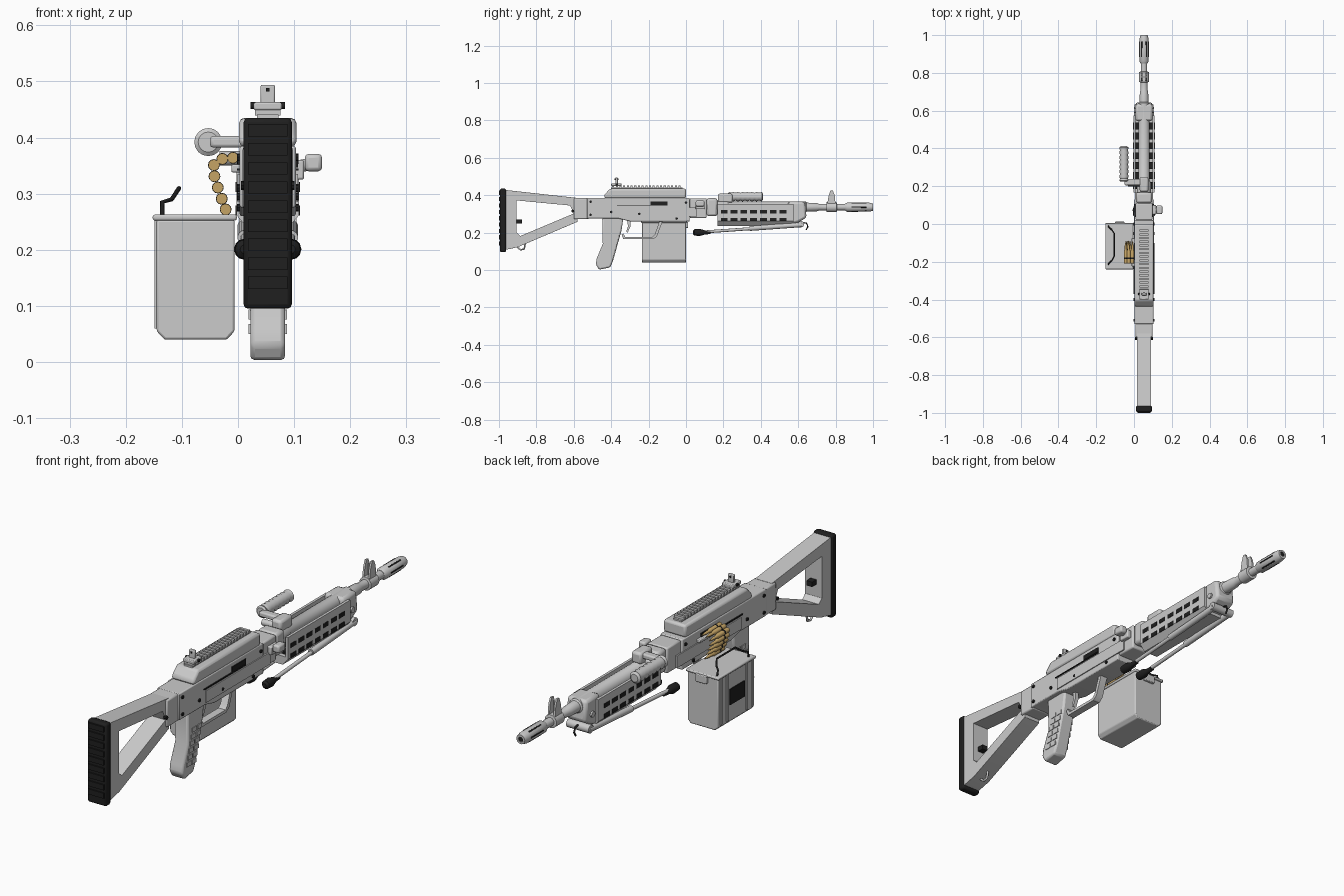
import bpy, bmesh, math
from mathutils import Vector

CX = 0.053   # centre line of the body
BZ = 0.336   # barrel height


def mat(name, c):
    m = bpy.data.materials.new(name)
    m.diffuse_color = (*c, 1)
    return m


GREY = mat("light_grey", (0.60, 0.60, 0.60))
BLACK = mat("black", (0.014, 0.014, 0.014))
BRASS = mat("brass", (0.56, 0.37, 0.13))


def finish(name, bm, m, bevel=0, seg=2):
    bmesh.ops.recalc_face_normals(bm, faces=bm.faces)
    me = bpy.data.meshes.new(name)
    bm.to_mesh(me)
    bm.free()
    me.materials.append(m)
    ob = bpy.data.objects.new(name, me)
    bpy.context.collection.objects.link(ob)
    if bevel:
        b = ob.modifiers.new("bevel", 'BEVEL')
        b.width, b.segments, b.limit_method = bevel, seg, 'ANGLE'
    return ob


def box(name, x, y, z, m=GREY, bevel=0):
    bm = bmesh.new()
    bmesh.ops.create_cube(bm, size=1)
    for v in bm.verts:
        for i, r in enumerate((x, y, z)):
            v.co[i] = r[0] if v.co[i] < 0 else r[1]
    return finish(name, bm, m, bevel)


def prism(name, pts, a, b, axis='x', m=GREY, bevel=0):
    """Extrude a profile from a to b: (y, z) along x, or (x, z) along y."""
    bm = bmesh.new()
    put = (lambda p, d: (d, p[0], p[1])) if axis == 'x' else (lambda p, d: (p[0], d, p[1]))
    A, B = ([bm.verts.new(put(p, d)) for p in pts] for d in (a, b))
    bm.faces.new(A)
    bm.faces.new(B)
    for i in range(len(pts)):
        j = (i + 1) % len(pts)
        bm.faces.new((A[i], A[j], B[j], B[i]))
    return finish(name, bm, m, bevel)


def lathe(name, prof, x=CX, z=BZ, m=GREY, n=20):
    """Turn a (y, radius) profile about an axis parallel to y."""
    bm = bmesh.new()
    rings = [[bm.verts.new((x + r * math.cos(2 * math.pi * i / n), y,
                            z + r * math.sin(2 * math.pi * i / n))) for i in range(n)] for y, r in prof]
    for p, q in zip(rings, rings[1:]):
        for i in range(n):
            j = (i + 1) % n
            bm.faces.new((p[i], p[j], q[j], q[i]))
    bm.faces.new(rings[0])
    bm.faces.new(rings[-1])
    return finish(name, bm, m)


def rod(name, p, q, r1, r2=None, m=GREY, n=14):
    bm = bmesh.new()
    p, q = Vector(p), Vector(q)
    bmesh.ops.create_cone(bm, cap_ends=True, segments=n, radius1=r1,
                          radius2=r1 if r2 is None else r2, depth=(q - p).length)
    rot = (q - p).to_track_quat('Z', 'Y').to_matrix().to_4x4()
    bmesh.ops.transform(bm, matrix=rot, verts=bm.verts)
    bmesh.ops.translate(bm, vec=(p + q) / 2, verts=bm.verts)
    return finish(name, bm, m)


def wire(name, pts, r, m=GREY):
    cu = bpy.data.curves.new(name, 'CURVE')
    cu.dimensions, cu.bevel_depth, cu.bevel_resolution, cu.use_fill_caps = '3D', r, 1, True
    s = cu.splines.new('POLY')
    s.points.add(len(pts) - 1)
    for sp, p in zip(s.points, pts):
        sp.co = (*p, 1)
    cu.materials.append(m)
    ob = bpy.data.objects.new(name, cu)
    bpy.context.collection.objects.link(ob)


# Shoulder stock: open frame between an outer and an inner outline, plus ribbed pad
outer = [(-0.965, 0.428), (-0.58, 0.385), (-0.58, 0.258), (-0.90, 0.122), (-0.965, 0.108)]
inner = [(-0.905, 0.372), (-0.62, 0.345), (-0.60, 0.302), (-0.885, 0.182), (-0.905, 0.20)]
bm = bmesh.new()
rows = [[bm.verts.new((x, *p)) for p in o] for x, o in
        ((0.015, outer), (0.091, outer), (0.091, inner), (0.015, inner))]
for k in range(4):
    a, b = rows[k], rows[(k + 1) % 4]
    for i in range(5):
        j = (i + 1) % 5
        bm.faces.new((a[i], a[j], b[j], b[i]))
finish("stock_frame", bm, GREY, 0.008)
box("butt_pad", (0.01, 0.096), (-0.995, -0.962), (0.095, 0.435), BLACK, 0.008)
for i in range(9):
    z = 0.13 + i * 0.034
    box("pad_rib", (0.018, 0.088), (-1.0, -0.99), (z, z + 0.022), BLACK)
box("stock_stop", (0.04, 0.066), (-0.907, -0.877), (0.25, 0.27), BLACK)
wire("sling_loop", [(CX, -0.91, 0.13), (CX, -0.885, 0.108), (CX, -0.865, 0.112), (CX, -0.86, 0.14)], 0.005)
box("stock_joint", (0.008, 0.098), (-0.60, -0.52), (0.272, 0.384), GREY, 0.006)

# Receiver, top cover and barrel block
prism("receiver", [(-0.53, 0.385), (0.02, 0.385), (0.02, 0.26), (-0.30, 0.26), (-0.36, 0.275),
                   (-0.53, 0.275)], 0.003, 0.103, bevel=0.004)
prism("top_cover", [(-0.437, 0.384), (-0.437, 0.402), (-0.405, 0.435), (0.0, 0.435), (0.0, 0.384)],
      0.002, 0.104, bevel=0.012)
box("barrel_block", (0.008, 0.098), (0.02, 0.11), (0.278, 0.383), GREY, 0.006)
box("trunnion", (0.01, 0.096), (0.11, 0.168), (0.288, 0.384), GREY, 0.012)
for s in (-1, 1):
    def side(off):   # x range of a thin plate on a body side
        return sorted((CX + s * (off - 0.003), CX + s * (off + 0.003)))
    box("side_strip", side(0.051), (-0.36, 0.06), (0.285, 0.335), GREY)
    box("side_slit", side(0.0515), (-0.37, -0.10), (0.341, 0.345), BLACK)
    box("ejection_slot", side(0.051), (-0.19, -0.10), (0.347, 0.367), BLACK)
    for y, z in ((-0.51, 0.365), (-0.51, 0.295), (-0.40, 0.31), (-0.25, 0.30), (-0.05, 0.275), (0.0, 0.36)):
        x = CX + s * 0.049
        rod("side_pin", (x, y, z), (x + s * 0.006, y, z), 0.007, m=BLACK, n=8)
    x = CX + s * 0.036
    rod("stock_pin", (x, -0.605, 0.315), (x + s * 0.012, -0.605, 0.315), 0.008, m=BLACK, n=8)

# Toothed rail and rear sight
box("rail", (0.034, 0.072), (-0.40, -0.02), (0.43, 0.441))
for i in range(19):
    y = -0.395 + i * 0.0197
    box("rail_tooth", (0.030, 0.076), (y, y + 0.011), (0.439, 0.451))
box("rear_sight_base", (0.028, 0.078), (-0.40, -0.345), (0.449, 0.463), GREY, 0.003)
box("rear_sight_leaf", (0.040, 0.066), (-0.378, -0.364), (0.46, 0.494), GREY, 0.003)
box("sight_aperture", (0.050, 0.056), (-0.381, -0.361), (0.482, 0.488), BLACK)
rod("sight_screw", (0.022, -0.37, 0.457), (0.084, -0.37, 0.457), 0.006, m=BLACK)

# Pistol grip with raised pads, trigger and guard
prism("pistol_grip", [(-0.448, 0.28), (-0.335, 0.28), (-0.345, 0.21), (-0.39, 0.05), (-0.405, 0.014),
                      (-0.465, 0.002), (-0.482, 0.03), (-0.478, 0.06), (-0.445, 0.14)],
      0.022, 0.084, bevel=0.008)
for i in range(6):
    z = 0.05 + i * 0.026
    y = -0.435 + 0.28 * (z - 0.05)
    for k in (0, 1):
        box("grip_pad", (0.019, 0.087), (y - 0.02 + k * 0.034, y + 0.007 + k * 0.034), (z, z + 0.018))
prism("trigger", [(-0.315, 0.265), (-0.295, 0.265), (-0.298, 0.23), (-0.312, 0.20), (-0.32, 0.205),
                  (-0.31, 0.235)], 0.045, 0.061)
prism("trigger_guard", [(-0.345, 0.19), (-0.335, 0.165), (-0.175, 0.165), (-0.155, 0.18), (-0.125, 0.262),
                        (-0.142, 0.262), (-0.167, 0.19), (-0.18, 0.177), (-0.325, 0.177), (-0.335, 0.195)],
      0.037, 0.069)

# Handguard trough with slots and a front block
prism("handguard", [(-0.003, 0.352), (-0.003, 0.262), (0.02, 0.235), (0.086, 0.235), (0.109, 0.262),
                    (0.109, 0.352), (0.098, 0.352), (0.098, 0.27), (0.008, 0.27), (0.008, 0.352)],
      0.168, 0.575, 'y')
for i in range(7):
    y = 0.186 + i * 0.0525
    for z in (0.27, 0.312):
        box("guard_slot", (-0.0045, 0.1105), (y, y + 0.036), (z - 0.009, z + 0.009), BLACK)
prism("guard_nose", [(0.545, 0.365), (0.635, 0.365), (0.645, 0.28), (0.60, 0.255), (0.545, 0.24)],
      0.008, 0.098, bevel=0.012)
for x in (0.005, 0.101):
    rod("nose_pin", (x - 0.004, 0.60, 0.30), (x + 0.004, 0.60, 0.30), 0.012)

# Barrel, gas tube and flash hider
lathe("barrel", [(0.10, 0.036), (0.22, 0.036), (0.23, 0.03), (0.64, 0.03), (0.645, 0.024), (0.70, 0.022),
                 (0.71, 0.018), (0.75, 0.018), (0.752, 0.027), (0.805, 0.027), (0.807, 0.017), (0.86, 0.017)])
lathe("gas_tube", [(0.17, 0.02), (0.60, 0.02)], z=0.30)
lathe("flash_hider", [(0.85, 0.018), (0.862, 0.025), (0.98, 0.024), (1.0, 0.019), (1.0, 0.011), (0.98, 0.010)])
lathe("muzzle_bore", [(0.985, 0.0095), (0.9985, 0.0095)], m=BLACK)
for k in range(6):
    a = math.pi * k / 3
    d = Vector((math.cos(a), 0, math.sin(a))) * 0.0215
    c = Vector((CX, 0, BZ)) + d
    rod("hider_slot", (c.x, 0.885, c.z), (c.x, 0.965, c.z), 0.0045, m=BLACK, n=6)

# Front sight ears and post
for x in (0.036, 0.062):
    prism("sight_ear", [(0.755, 0.35), (0.80, 0.35), (0.795, 0.40), (0.785, 0.424), (0.772, 0.424),
                        (0.762, 0.395)], x, x + 0.008)
rod("sight_post", (CX, 0.778, 0.355), (CX, 0.778, 0.41), 0.004)

# Carry handle on the left
lathe("carry_grip", [(0.225, 0.018), (0.23, 0.025)] +
      [(0.24 + i * 0.0125, 0.025 if i % 2 else 0.021) for i in range(13)] + [(0.405, 0.025), (0.412, 0.016)],
      x=-0.053, z=0.392, n=16)
box("carry_arm", (-0.05, 0.05), (0.205, 0.238), (0.382, 0.403), GREY, 0.006)
box("carry_mount", (0.03, 0.076), (0.17, 0.25), (0.36, 0.408), GREY, 0.01)
rod("carry_pivot", (-0.033, 0.21, 0.363), (0.03, 0.21, 0.363), 0.013)

# Barrel latch knob on the right
rod("knob_stem", (0.09, 0.075, 0.345), (0.125, 0.075, 0.352), 0.011)
box("latch_knob", (0.119, 0.15), (0.052, 0.098), (0.34, 0.371), GREY, 0.007)
box("latch_plate", (0.098, 0.118), (0.05, 0.10), (0.325, 0.36), GREY, 0.004)

# Folded bipod
for s in (-1, 1):
    x = CX + s * 0.041
    rod("bipod_upper", (x, 0.62, 0.242), (x, 0.34, 0.222), 0.013)
    rod("bipod_lower", (x, 0.36, 0.222), (x, 0.09, 0.203), 0.008)
    lathe("bipod_foot", [(0.037, 0.008), (0.045, 0.017), (0.075, 0.019), (0.10, 0.011), (0.13, 0.009)],
          x=x, z=0.201, m=BLACK, n=12)
rod("bipod_hinge", (0.002, 0.615, 0.245), (0.104, 0.615, 0.245), 0.017)
wire("bipod_hook", [(CX, 0.62, 0.255), (CX, 0.645, 0.25), (CX, 0.652, 0.232), (CX, 0.642, 0.215)], 0.004, BLACK)

# Ammunition box with ribs, lid, latch and wire handle
prism("ammo_box", [(-0.145, 0.055), (-0.131, 0.04), (-0.02, 0.04), (-0.006, 0.055), (-0.006, 0.254),
                   (-0.145, 0.254)], -0.236, 0.0, 'y', bevel=0.004)
box("box_lid", (-0.152, -0.002), (-0.24, 0.006), (0.252, 0.263), GREY, 0.004)
for y in (-0.225, -0.185, -0.06, -0.02):
    box("box_rib", (-0.149, -0.14), (y - 0.006, y + 0.006), (0.06, 0.252))
box("box_panel", (-0.1485, -0.14), (-0.17, -0.075), (0.12, 0.185), BLACK)
box("box_latch", (-0.10, -0.05), (-0.002, 0.012), (0.225, 0.258), GREY, 0.003)
wire("box_handle", [(-0.135, -0.215, 0.262), (-0.135, -0.21, 0.285), (-0.118, -0.195, 0.29), (-0.105, -0.17, 0.31),
                    (-0.105, -0.05, 0.31), (-0.118, -0.03, 0.29), (-0.135, -0.015, 0.285),
                    (-0.135, -0.01, 0.262)], 0.004, BLACK)

# Cartridge belt from box up to the feed tray
for x, z in ((-0.022, 0.272), (-0.029, 0.291), (-0.036, 0.311), (-0.042, 0.331), (-0.043, 0.351),
             (-0.028, 0.362), (-0.009, 0.364)):
    lathe("cartridge", [(-0.21, 0.0100), (-0.145, 0.0100), (-0.132, 0.006), (-0.115, 0.006), (-0.09, 0.0015)],
          x=x, z=z, m=BRASS, n=12)
    lathe("belt_link", [(-0.185, 0.0106), (-0.178, 0.0106)], x=x, z=z, m=BLACK, n=12)
box("feed_tray", (-0.012, 0.01), (-0.225, -0.075), (0.338, 0.352), GREY, 0.003)

# Smooth the round parts and keep hard edges
bpy.ops.object.select_all(action='DESELECT')
for ob in bpy.data.objects:
    if ob.type == 'MESH':
        ob.select_set(True)
        bpy.context.view_layer.objects.active = ob
bpy.ops.object.shade_smooth_by_angle(angle=math.radians(35))
